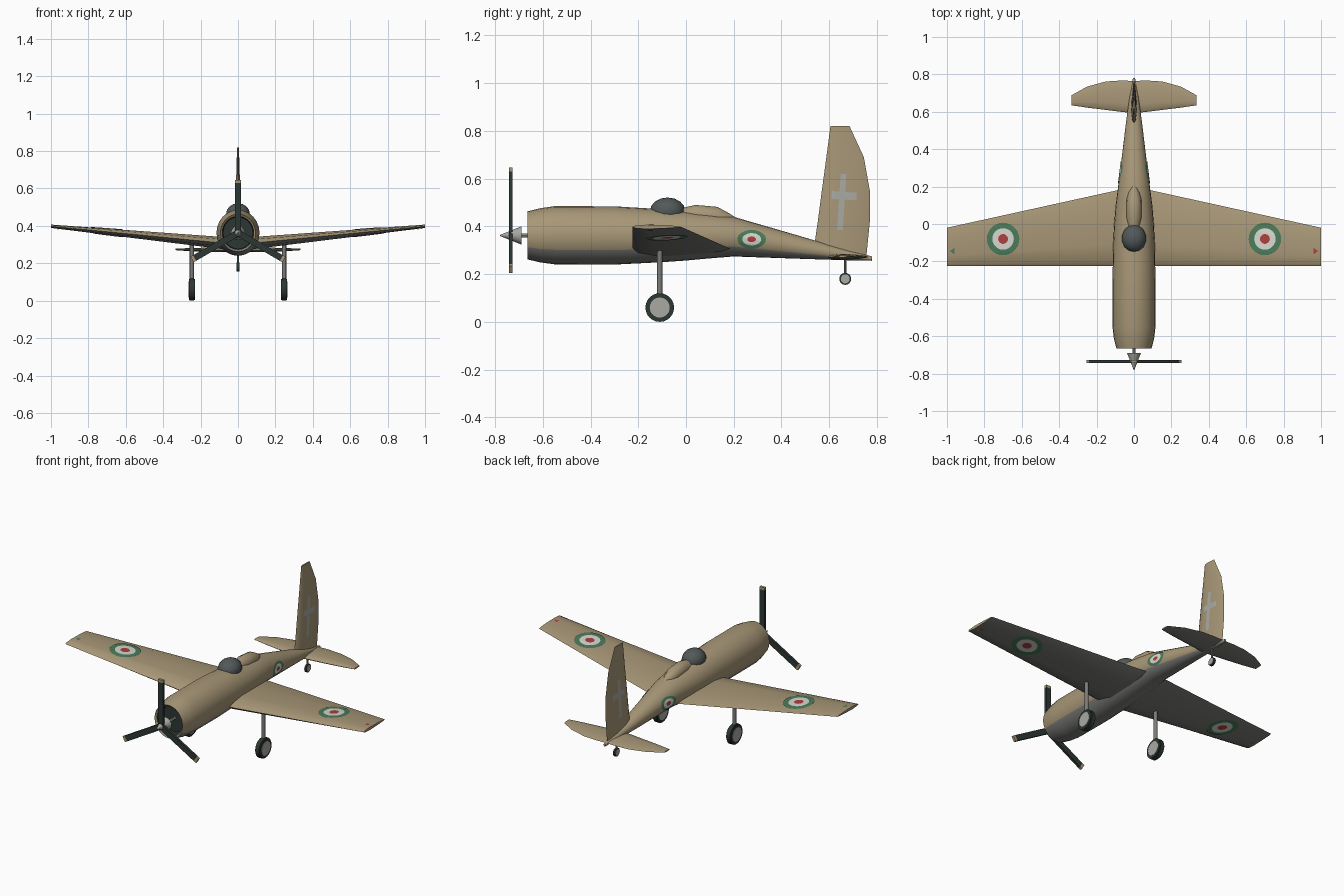
import bpy, bmesh, math
from mathutils import Vector, Matrix
from mathutils.bvhtree import BVHTree

if "Cube" in bpy.data.objects:
    bpy.data.objects.remove(bpy.data.objects["Cube"])


def mat(name, r, g, b):
    m = bpy.data.materials.new(name)
    m.diffuse_color = (r, g, b, 1)
    m.use_nodes = True
    m.node_tree.nodes["Principled BSDF"].inputs["Base Color"].default_value = m.diffuse_color
    return m


TAN = mat("tan", .39, .31, .185)
GREY = mat("underside_grey", .2, .2, .19)
DARK = mat("dark_green_black", .025, .038, .032)
GLASS = mat("canopy_grey", .085, .1, .1)
LIGHT = mat("light_grey", .4, .4, .37)
WHITE = mat("white", .68, .68, .64)
GREEN = mat("green", .07, .2, .1)
RED = mat("red", .42, .05, .045)


def finish(name, bm, mats, smooth=35, recalc=True):
    if recalc:
        bmesh.ops.recalc_face_normals(bm, faces=bm.faces)
    me = bpy.data.meshes.new(name)
    bm.to_mesh(me)
    bm.free()
    ob = bpy.data.objects.new(name, me)
    bpy.context.collection.objects.link(ob)
    for m in mats:
        me.materials.append(m)
    if smooth:
        bpy.ops.object.select_all(action='DESELECT')
        ob.select_set(True)
        bpy.context.view_layer.objects.active = ob
        bpy.ops.object.shade_smooth_by_angle(angle=math.radians(smooth))
    return ob


def skin(bm, rings):
    """Join closed rings of points; return quads and the two end caps."""
    vs = [[bm.verts.new(p) for p in r] for r in rings]
    n = len(vs[0])
    quads = [bm.faces.new((a[i], a[(i + 1) % n], b[(i + 1) % n], b[i]))
             for a, b in zip(vs, vs[1:]) for i in range(n)]
    return quads, bm.faces.new(vs[0]), bm.faces.new(vs[-1])


def oval_rings(sections, n=24):
    return [[(w * math.cos(2 * math.pi * i / n), y,
              (b + t) / 2 + (t - b) / 2 * math.sin(2 * math.pi * i / n)) for i in range(n)]
            for y, w, b, t in sections]


FOIL = [(0, 0), (.06, .6), (.28, 1), (.65, .8), (.9, .42), (1, 0),
        (.9, -.35), (.65, -.7), (.28, -1), (.06, -.6)]


def surface(name, sections, upright=False):
    """Aerofoil loft; each section is span, front y, rear y, offset, half thickness."""
    rings = []
    for s, y0, y1, off, h in sections:
        ring = [(s, y0 + (y1 - y0) * t, off + h * k) for t, k in FOIL]
        rings.append([(z, y, x) for x, y, z in ring] if upright else ring)
    bm = bmesh.new()
    quads, _, _ = skin(bm, rings)
    if not upright:
        for i, f in enumerate(quads):
            f.material_index = int(i % len(FOIL) >= 5)
    return finish(name, bm, [TAN, GREY])


def mirrored(half):
    return [(-s,) + r for s, *rest in reversed(half) if s for r in [tuple(rest)]] + half


# fuselage: y, half width, bottom z, top z; inner rings form the open cowl
bm = bmesh.new()
quads, mouth, _ = skin(bm, oval_rings([
    (-.60, .08, .277, .447), (-.655, .084, .274, .451), (-.665, .094, .262, .463),
    (-.61, .108, .249, .476), (-.55, .115, .241, .485), (-.3, .115, .24, .484),
    (-.1, .111, .25, .472), (0, .106, .257, .463), (.1, .098, .266, .453), (.2, .085, .274, .44),
    (.4, .06, .267, .382), (.55, .042, .262, .338), (.68, .024, .258, .3), (.78, .006, .256, .274)]))
bm.normal_update()
for f in quads:
    y = f.calc_center_median().y
    i = quads.index(f)
    down = -math.sin(2 * math.pi * (i % 24 + .5) / 24)
    if i < 24:
        f.material_index = 2
    elif down > (.4 if y < -.4 else .6):
        f.material_index = 1
mouth.material_index = 2
fuselage = finish("fuselage", bm, [TAN, GREY, DARK])

# fairing behind the cockpit
bm = bmesh.new()
skin(bm, oval_rings([(-.03, .03, .40, .475), (.04, .042, .40, .491), (.13, .04, .40, .483),
                     (.17, .03, .40, .462), (.215, .006, .40, .434)], 14))
finish("cockpit_fairing", bm, [TAN])

# canopy dome
bm = bmesh.new()
bmesh.ops.create_uvsphere(bm, u_segments=14, v_segments=8, radius=1,
                          matrix=Matrix.Translation((0, -.077, .464)) @ Matrix.Diagonal((.065, .074, .057, 1)))
finish("canopy", bm, [GLASS], 30)

# wings, tailplane and fin
wing = surface("wing", mirrored([(0, -.225, .2, .3, .034), (.1, -.225, .178, .31, .032),
                                 (1, -.225, -.02, .398, .009)]))
surface("tailplane", mirrored([(0, .592, .765, .272, .013), (.07, .6, .767, .272, .013),
                               (.15, .61, .762, .272, .012), (.25, .622, .735, .273, .009),
                               (.335, .635, .688, .274, .004)]))
fin = surface("fin", [(.27, .53, .755, 0, .016), (.42, .552, .77, 0, .014), (.55, .569, .77, 0, .012),
                      (.69, .588, .745, 0, .009), (.82, .605, .685, 0, .005)], True)


def projector(target, axis, side):
    """Return a function laying a flat 2D point onto the target, just above its skin."""
    me = target.data
    tree = BVHTree.FromPolygons([v.co for v in me.vertices], [p.vertices for p in me.polygons])
    out = Vector((side, 0, 0)) if axis == 'x' else Vector((0, 0, side))

    def put(a, b):
        start = (Vector((0, a, b)) if axis == 'x' else Vector((a, b, 0))) + out * 3
        hit = tree.ray_cast(start, -out)[0]
        return hit + out * .003 if hit else start - out * 3
    return put, out


def face_out(bm, out):
    bm.normal_update()
    for f in bm.faces:
        if f.normal.dot(out) < 0:
            f.normal_flip()


def disc(name, target, axis, side, centre, radii, bands, n=28):
    """Painted disc; bands lists (outer fraction, material) from the middle out."""
    put, out = projector(target, axis, side)
    bm = bmesh.new()
    cu, cv = centre
    prev = [bm.verts.new(put(cu, cv))]
    inner = 0
    for k, (outer, _) in enumerate(bands):
        for step in (.33, .67, 1):
            r = inner + (outer - inner) * step
            ring = [bm.verts.new(put(cu + radii[0] * r * math.cos(2 * math.pi * i / n),
                                     cv + radii[1] * r * math.sin(2 * math.pi * i / n))) for i in range(n)]
            for i in range(n):
                j = (i + 1) % n
                f = (prev[0], ring[i], ring[j]) if len(prev) == 1 else (prev[i], ring[i], ring[j], prev[j])
                bm.faces.new(f).material_index = k
            prev = ring
        inner = outer
    face_out(bm, out)
    finish(name, bm, [m for _, m in bands], 0, False)


def bar(name, target, side, y0, z0, y1, z1, width, n=8):
    """Painted straight bar on an upright surface."""
    put, out = projector(target, 'x', side)
    d = Vector((y1 - y0, z1 - z0))
    p = Vector((-d.y, d.x)).normalized() * width / 2
    bm = bmesh.new()
    rows = []
    for i in range(n + 1):
        c = Vector((y0, z0)) + d * i / n
        rows.append([bm.verts.new(put(*(c + p * k))) for k in (-1, 0, 1)])
    for a, b in zip(rows, rows[1:]):
        for k in (0, 1):
            bm.faces.new((a[k], a[k + 1], b[k + 1], b[k]))
    face_out(bm, out)
    finish(name, bm, [LIGHT], 0, False)


# painted rings, wing tip marks and fin cross
RINGS = [(.3, RED), (.66, WHITE), (1, GREEN)]
for s, tag in ((-1, "left"), (1, "right")):
    for face, level in ((1, "upper"), (-1, "lower")):
        disc(f"{tag}_{level}_wing_ring", wing, 'z', face, (s * .7, -.08), (.087, .087), RINGS)
        disc(f"{tag}_{level}_tip_mark", wing, 'z', face, (s * .968, -.145), (s * .016, .02),
             [(1, RED if s > 0 else GREEN)], 3)
    disc(f"{tag}_fuselage_ring", fuselage, 'x', s, (.275, .346), (.06, .039), RINGS)
    bar(f"{tag}_fin_cross_upright", fin, s, .645, .385, .66, .62, .024)
    bar(f"{tag}_fin_cross_arm", fin, s, .61, .532, .715, .525, .032)


def rod(bm, a, b, r0, r1, n=16, index=0):
    """Cylinder or cone between two points."""
    a, b = Vector(a), Vector(b)
    m = Matrix.Translation((a + b) / 2) @ (b - a).to_track_quat('Z', 'Y').to_matrix().to_4x4()
    r = bmesh.ops.create_cone(bm, cap_ends=True, segments=n, radius1=r0, radius2=r1,
                              depth=(b - a).length, matrix=m)
    for f in {f for v in r['verts'] for f in v.link_faces}:
        f.material_index = index


def wheel(name, x, y, z, r, half, hub):
    bm = bmesh.new()
    for h, k in ((half * .75, 1), (half, .93)):
        rod(bm, (x - h, y, z), (x + h, y, z), r * k, r * k, 24)
    rod(bm, (x - half - .002, y, z), (x + half + .002, y, z), r * hub, r * hub, 24, 1)
    finish(name, bm, [DARK, LIGHT])


# landing gear
for s, tag in ((-1, "left"), (1, "right")):
    wheel(f"{tag}_wheel", s * .247, -.11, .06, .06, .016, .7)
    bm = bmesh.new()
    rod(bm, (s * .247, -.11, .06), (s * .247, -.11, .325), .011, .011, 12)
    finish(f"{tag}_wheel_strut", bm, [GREY])
wheel("tail_wheel", 0, .667, .18, .025, .007, .75)
bm = bmesh.new()
rod(bm, (0, .667, .18), (0, .667, .27), .006, .006, 10)
finish("tail_wheel_strut", bm, [GREY])

# spinner and thin shaft
bm = bmesh.new()
rod(bm, (0, -.69, .362), (0, -.78, .362), .038, .002, 14)
rod(bm, (0, -.6, .362), (0, -.69, .362), .008, .008, 8)
finish("spinner", bm, [LIGHT])

# three propeller blades with tan tips
for k in range(3):
    bm = bmesh.new()
    for z0, z1, i in ((.01, .268, 0), (.268, .284, 1)):
        m = Matrix.Translation((0, 0, (z0 + z1) / 2)) @ Matrix.Diagonal((.034, .015, z1 - z0, 1))
        r = bmesh.ops.create_cube(bm, size=1, matrix=m)
        for f in {f for v in r['verts'] for f in v.link_faces}:
            f.material_index = i
    bm.transform(Matrix.Translation((0, -.735, .362)) @ Matrix.Rotation(k * math.tau / 3, 4, 'Y'))
    finish(f"propeller_blade_{k + 1}", bm, [DARK, TAN], 0)
